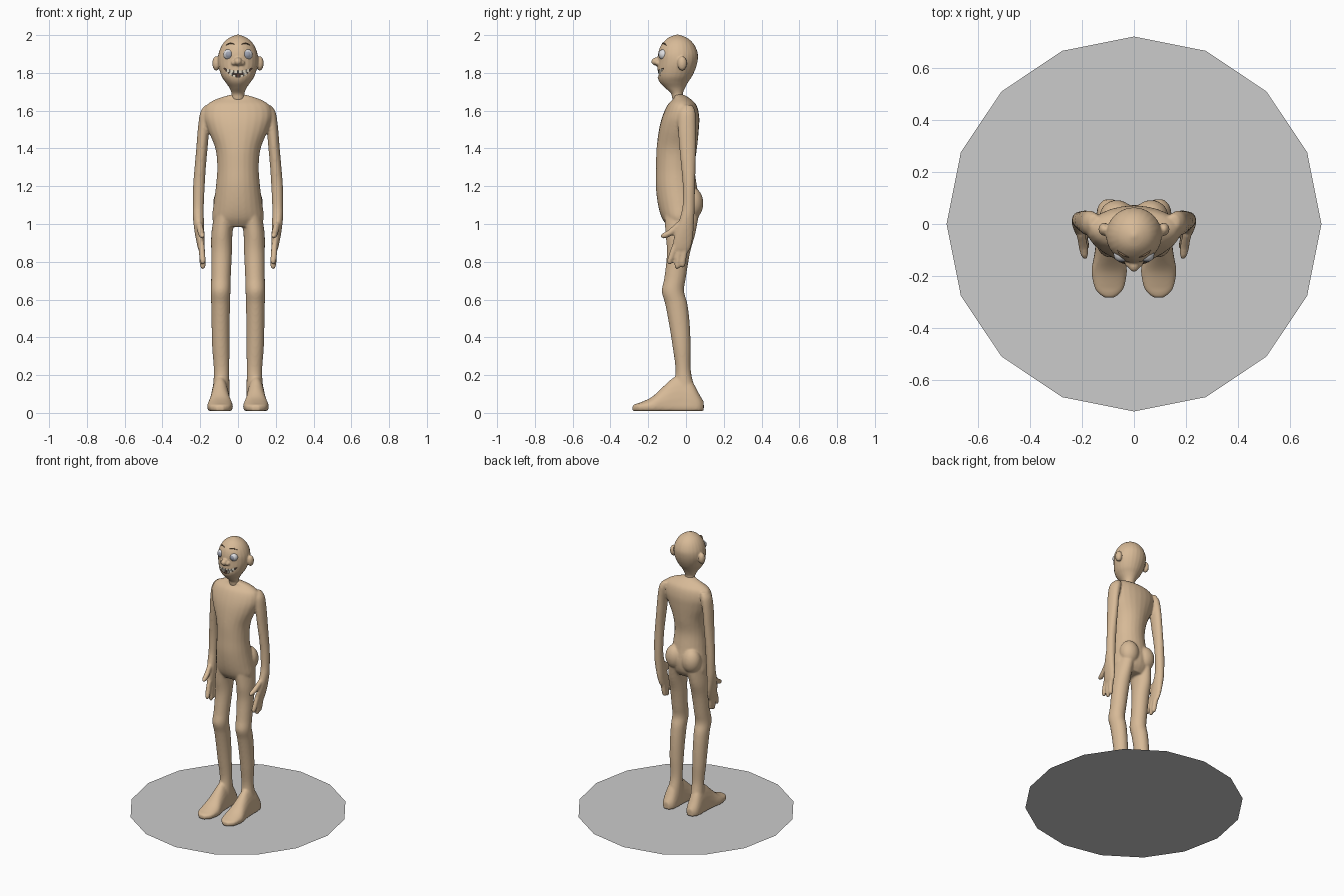
import bpy, bmesh, math
from mathutils import Vector, Matrix

if "Cube" in bpy.data.objects:
    bpy.data.objects.remove(bpy.data.objects["Cube"])


def material(name, rgb):
    m = bpy.data.materials.new(name)
    m.diffuse_color = (*rgb, 1)
    m.use_nodes = True
    m.node_tree.nodes["Principled BSDF"].inputs["Base Color"].default_value = m.diffuse_color
    return m


SKIN = material("skin", (0.68, 0.49, 0.31))
GREY = material("disc grey", (0.60, 0.60, 0.60))
WHITE = material("eye white", (0.72, 0.72, 0.74))
IRIS = material("iris grey", (0.34, 0.36, 0.43))
MOUTH = material("mouth dark", (0.10, 0.05, 0.035))
TEETH = material("teeth ivory", (0.72, 0.66, 0.54))
BROW = material("brow brown", (0.25, 0.16, 0.09))


def spline(rows, n=5):
    """Smooth interpolation through rows of numbers (Catmull-Rom)."""
    out = []
    for i in range(len(rows) - 1):
        a, b, c, d = (rows[max(0, min(len(rows) - 1, i + k))] for k in (-1, 0, 1, 2))
        for s in range(n):
            t = s / n
            out.append([0.5 * (2 * q + (r - p) * t + (2 * p - 5 * q + 4 * r - u) * t * t
                               + (3 * q - p - 3 * r + u) * t ** 3)
                        for p, q, r, u in zip(a, b, c, d)])
    return out + [list(rows[-1])]


def loft(bm, rings):
    """Closed skin over rings of points."""
    vs = [[bm.verts.new(p) for p in ring] for ring in rings]
    n = len(vs[0])
    for a, b in zip(vs, vs[1:]):
        for i in range(n):
            bm.faces.new((a[i], a[(i + 1) % n], b[(i + 1) % n], b[i]))
    bm.faces.new(vs[0])
    bm.faces.new(vs[-1])


ANG = [2 * math.pi * k / 24 for k in range(24)]


def limb(bm, rows, side=1):
    """Level oval rings; row = z, centre x, half width, front y, back y."""
    loft(bm, [[(side * (cx + max(rx, .002) * math.cos(a)),
                (f + b) / 2 + max((b - f) / 2, .002) * math.sin(a), z) for a in ANG]
              for z, cx, rx, f, b in spline(rows)])


def tube(bm, rows, side=1):
    """Round tube along a path; row = x, y, z, radius."""
    pts = spline(rows)
    rings = []
    for i, p in enumerate(pts):
        d = Vector(pts[min(i + 1, len(pts) - 1)][:3]) - Vector(pts[max(i - 1, 0)][:3])
        q = d.to_track_quat('Z', 'Y')
        ring = [Vector(p[:3]) + q @ Vector((math.cos(a), math.sin(a), 0)) * p[3] for a in ANG[::2]]
        rings.append([(side * v.x, v.y, v.z) for v in ring])
    loft(bm, rings)


def blob(bm, centre, radii):
    mat = Matrix.Translation(centre) @ Matrix.Diagonal((*radii, 1))
    bmesh.ops.create_uvsphere(bm, u_segments=24, v_segments=16, radius=1, matrix=mat)


def finish(name, bm, mats, smooth=True):
    bmesh.ops.recalc_face_normals(bm, faces=bm.faces)
    for f in bm.faces:
        f.smooth = smooth
    me = bpy.data.meshes.new(name)
    bm.to_mesh(me)
    bm.free()
    ob = bpy.data.objects.new(name, me)
    for m in mats:
        me.materials.append(m)
    bpy.context.collection.objects.link(ob)
    return ob


def fuse(ob, voxel, passes):
    """Melt the overlapping parts into one soft surface."""
    r = ob.modifiers.new("fuse", 'REMESH')
    r.mode = 'VOXEL'
    r.voxel_size = voxel
    r.use_smooth_shade = True
    s = ob.modifiers.new("soften", 'SMOOTH')
    s.factor = 0.5
    s.iterations = passes


# --- body: torso, arms, hands, legs and feet fused together
bm = bmesh.new()
limb(bm, [(1.685, 0, .035, -.065, -.012), (1.665, 0, .105, -.065, .02), (1.63, 0, .165, -.098, .055),
          (1.57, 0, .18, -.125, .07), (1.5, 0, .16, -.143, .068), (1.4, 0, .12, -.156, .058),
          (1.3, 0, .11, -.159, .046), (1.2, 0, .117, -.16, .058), (1.1, 0, .13, -.148, .074),
          (1.03, 0, .137, -.127, .065), (.985, 0, .115, -.095, .035)])
FOOT = [(.094, .02, .06), (.07, .042, .10), (.03, .05, .17), (-.02, .05, .2), (-.07, .052, .185),
        (-.12, .058, .14), (-.18, .068, .085), (-.24, .058, .056), (-.265, .042, .048), (-.283, .018, .04)]
for s in (1, -1):
    # buttock
    blob(bm, (s * .066, .03, 1.11), (.066, .062, .085))
    # leg
    limb(bm, [(1.06, .07, .055, -.115, .07), (.95, .085, .056, -.109, .05), (.85, .087, .055, -.101, .022),
              (.72, .09, .052, -.114, 0), (.645, .092, .052, -.128, -.01), (.575, .092, .05, -.11, .008),
              (.47, .092, .048, -.09, .02), (.35, .091, .046, -.071, .025), (.22, .087, .041, -.055, .026),
              (.12, .09, .045, -.07, .05), (.05, .095, .05, -.07, .06)], s)
    # foot: upright rings from heel to toe with a flat sole
    loft(bm, [[(s * (.095 + rx * math.cos(a)), y,
                .035 + math.sin(a) * (zt - .035) if math.sin(a) > 0 else max(.01, .035 + .06 * math.sin(a)))
               for a in ANG] for y, rx, zt in spline(FOOT)])
    # arm and palm
    limb(bm, [(1.63, .15, .022, -.02, .035), (1.59, .166, .034, -.042, .05), (1.5, .182, .031, -.042, .052),
              (1.4, .191, .03, -.035, .052), (1.3, .2, .03, -.025, .05), (1.2, .207, .031, -.017, .048),
              (1.1, .21, .029, -.018, .046), (1.04, .21, .029, -.03, .044), (.98, .206, .027, -.05, .041),
              (.92, .2, .023, -.066, .036), (.87, .194, .018, -.07, .024), (.85, .192, .01, -.06, .01)], s)
    # thumb and fingers
    tube(bm, [(.205, -.035, 1.0, .016), (.196, -.08, .957, .018), (.19, -.118, .938, .015),
              (.188, -.135, .936, .006)], s)
    for y0, y1, tip in ((-.052, -.086, .785), (-.024, -.046, .762), (.004, -.018, .77)):
        tube(bm, [(.194, y0, .9, .016), (.19, (y0 + y1) / 2 - .004, .84, .017),
                  (.186, y1, tip + .015, .015), (.185, y1, tip, .006)], s)
body = finish("body", bm, [SKIN])
fuse(body, .007, 4)

# --- head: teardrop skull with neck, nose and ears
bm = bmesh.new()
limb(bm, [(2.003, 0, .004, -.049, -.041), (1.99, 0, .038, -.087, -.003), (1.97, 0, .067, -.113, .026),
          (1.94, 0, .089, -.136, .049), (1.9, 0, .104, -.148, .063), (1.86, 0, .107, -.149, .061),
          (1.82, 0, .1, -.152, .05), (1.78, 0, .086, -.151, .031), (1.75, 0, .066, -.139, .011),
          (1.72, 0, .045, -.11, -.005), (1.69, 0, .034, -.079, -.016), (1.66, 0, .035, -.072, -.01),
          (1.63, 0, .035, -.06, 0)])
blob(bm, (0, -.155, 1.86), (.022, .029, .022))
for s in (1, -1):
    blob(bm, (s * .021, -.148, 1.853), (.015, .018, .014))
    blob(bm, (s * .115, -.02, 1.85), (.021, .025, .038))
head = finish("head", bm, [SKIN, MOUTH])
fuse(head, .005, 3)


# --- grinning mouth, cut into the head as a crescent
def face_y(x, inset):
    return -.052 - (.1 - inset) * math.sqrt(max(0, 1 - (x / .098) ** 2))


def lip_top(x):
    return 1.812 + .014 * (x / .075) ** 2


def lip_bottom(x):
    return 1.777 + .046 * (x / .075) ** 2


bm = bmesh.new()
rings = []
for k in range(-12, 13):
    x = .074 * k / 12
    y = face_y(x, .024)
    rings.append([(x, -.2, lip_bottom(x)), (x, -.2, lip_top(x)), (x, y, lip_top(x)), (x, y, lip_bottom(x))])
loft(bm, rings)
for f in bm.faces:
    f.material_index = 1
cutter = finish("mouth_cutter", bm, [SKIN, MOUTH], smooth=False)
cutter.hide_render = True
cutter.display_type = 'WIRE'
cut = head.modifiers.new("mouth", 'BOOLEAN')
cut.operation = 'DIFFERENCE'
cut.solver = 'EXACT'
cut.object = cutter

# --- teeth: upper and lower rows following the curve of the face
bm = bmesh.new()


def tooth(x, z, w, h):
    turn = Matrix.Rotation(math.atan(x * 9), 4, 'Z')
    mat = Matrix.Translation((x, face_y(x, .014), z)) @ turn @ Matrix.Diagonal((w, .018, h, 1))
    bmesh.ops.create_cube(bm, size=1, matrix=mat)


for x in (-.05, -.03, -.0105, .0105, .03, .05):
    tooth(x, lip_top(x) - .005, .018, .02)
for x in (-.038, -.019, .019, .038):
    tooth(x, lip_bottom(x) + .004, .017, .016)
finish("teeth", bm, [TEETH], smooth=False)

# --- eyes: white balls, faces looking forward are the iris
bm = bmesh.new()
for s in (1, -1):
    mat = Matrix.Translation((s * .049, -.117, 1.897)) @ Matrix.Rotation(math.pi / 2, 4, 'X')
    bmesh.ops.create_uvsphere(bm, u_segments=24, v_segments=20, radius=.029, matrix=mat)
bm.normal_update()
for f in bm.faces:
    f.material_index = 1 if f.normal.y < -.84 else 0
finish("eyes", bm, [WHITE, IRIS])

# --- thin brows above the eyes
bm = bmesh.new()
for s in (1, -1):
    tube(bm, [(x, -.043 - .087 * math.sqrt(1 - (x / .086) ** 2), z, r)
              for x, z, r in ((.02, 1.952, .001), (.038, 1.957, .0035), (.055, 1.952, .003), (.066, 1.943, .001))], s)
finish("brows", bm, [BROW])

# --- flat sixteen-sided disc underfoot
bm = bmesh.new()
bmesh.ops.create_circle(bm, cap_ends=True, segments=16, radius=.72)
disc = finish("ground_disc", bm, [GREY], smooth=False)
if disc.data.polygons[0].normal.z < 0:
    disc.data.flip_normals()
